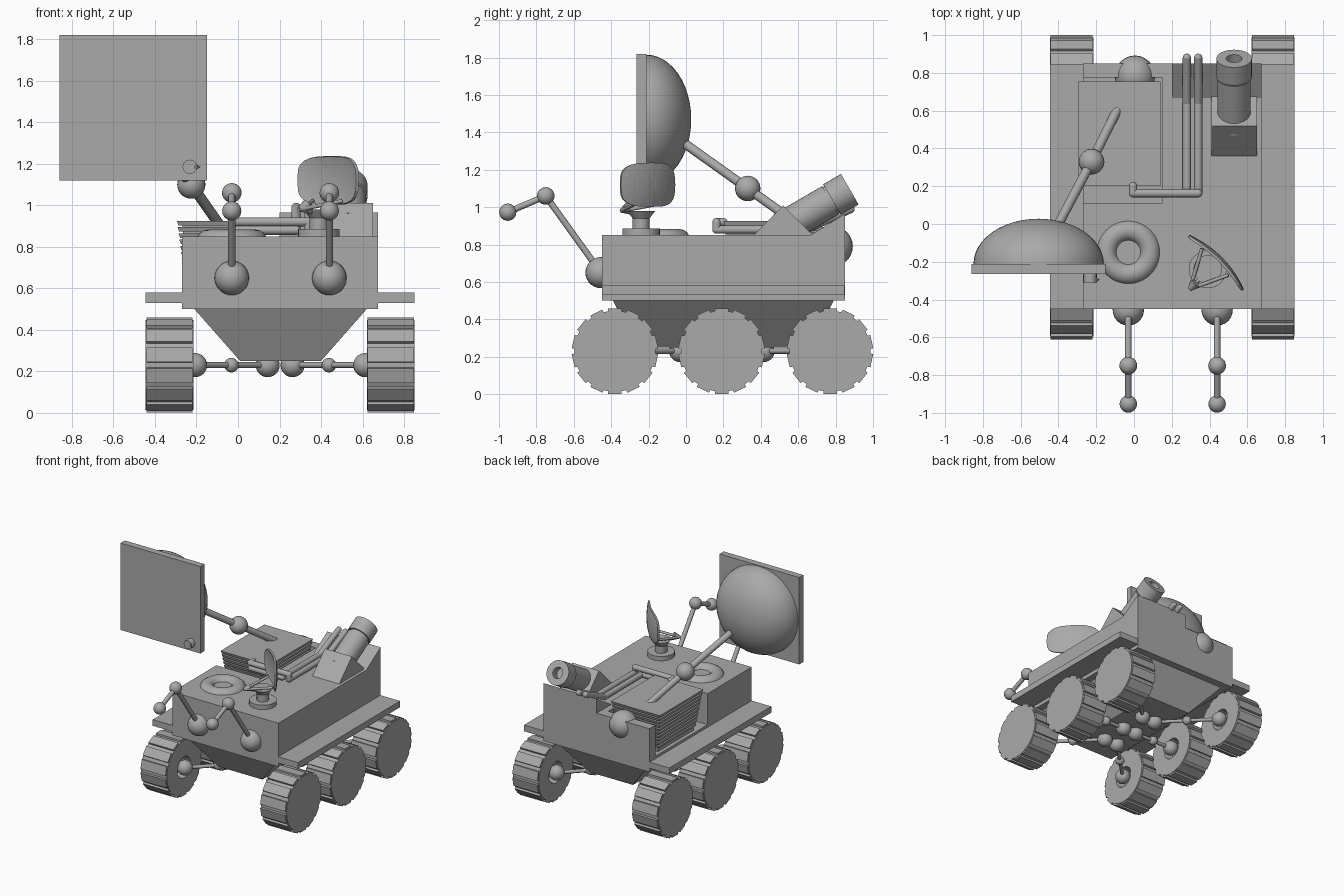
import bpy, bmesh, math
from mathutils import Vector, Matrix

cube = bpy.data.objects.get("Cube")
if cube:
    bpy.data.objects.remove(cube, do_unlink=True)

grey = bpy.data.materials.new("plain grey")
grey.use_nodes = True
COLOUR = (0.4, 0.4, 0.4, 1)
grey.diffuse_color = COLOUR
grey.node_tree.nodes["Principled BSDF"].inputs["Base Color"].default_value = COLOUR


def finish(name, bm, smooth=False):
    bmesh.ops.recalc_face_normals(bm, faces=bm.faces)
    me = bpy.data.meshes.new(name)
    bm.to_mesh(me)
    bm.free()
    me.materials.append(grey)
    ob = bpy.data.objects.new(name, me)
    bpy.context.collection.objects.link(ob)
    if smooth:
        bpy.ops.object.select_all(action='DESELECT')
        ob.select_set(True)
        bpy.context.view_layer.objects.active = ob
        bpy.ops.object.shade_smooth_by_angle(angle=math.radians(35))
    return ob


def add_box(bm, lo, hi, taper=None, turn=Matrix()):
    """Box between two corners; taper insets the bottom in x and y."""
    lo, hi = Vector(lo), Vector(hi)
    vs = bmesh.ops.create_cube(bm, size=1)["verts"]
    for v in vs:
        low = v.co.z < 0
        p = Vector([(lo[i] + hi[i]) / 2 + v.co[i] * (hi[i] - lo[i]) for i in range(3)])
        if taper and low:
            p.x -= math.copysign(taper[0], v.co.x)
            p.y -= math.copysign(taper[1], v.co.y)
        v.co = turn @ p


def box(name, lo, hi, taper=None):
    bm = bmesh.new()
    add_box(bm, lo, hi, taper)
    return finish(name, bm)


def prism(name, profile, x0, x1):
    """Side profile of (y, z) points pushed along x."""
    bm = bmesh.new()
    f = bm.faces.new([bm.verts.new((x0, y, z)) for y, z in profile])
    ext = bmesh.ops.extrude_face_region(bm, geom=[f])["geom"]
    bmesh.ops.translate(bm, vec=(x1 - x0, 0, 0), verts=[g for g in ext if isinstance(g, bmesh.types.BMVert)])
    return finish(name, bm)


def lathe(name, profile, origin, axis, segs=32):
    """Spin (radius, height) points about an axis through origin."""
    bm = bmesh.new()
    vs = [bm.verts.new((r, 0, h)) for r, h in profile]
    es = [bm.edges.new(p) for p in zip(vs, vs[1:])]
    bmesh.ops.spin(bm, geom=vs + es, cent=(0, 0, 0), axis=(0, 0, 1),
                   angle=math.tau, steps=segs, use_duplicate=False)
    bmesh.ops.remove_doubles(bm, verts=bm.verts, dist=1e-5)
    rot = Vector((0, 0, 1)).rotation_difference(Vector(axis)).to_matrix().to_4x4()
    bm.transform(Matrix.Translation(origin) @ rot)
    return finish(name, bm, True)


def ball(name, centre, r, scale=(1, 1, 1)):
    bm = bmesh.new()
    bmesh.ops.create_uvsphere(bm, u_segments=24, v_segments=14, radius=r)
    bm.transform(Matrix.Translation(centre) @ Matrix.Diagonal((*scale, 1)))
    return finish(name, bm, True)


def rod(name, a, b, r):
    a, b = Vector(a), Vector(b)
    d = b - a
    return lathe(name, [(0, 0), (r, 0), (r, d.length), (0, d.length)], a, d, 16)


def pipe(name, points, r):
    for a, b in zip(points, points[1:]):
        rod(name, a, b, r)
    for p in points:
        ball(name + "_joint", p, r)


# Hull: body with a bay cut from one side, side shelf and tapered belly
body = box("body", (-0.27, -0.45, 0.5), (0.675, 0.85, 0.85))
cutter = box("bay_cutter", (-0.5, 0.11, 0.6), (0.15, 0.775, 1.2))
mod = body.modifiers.new("bay", 'BOOLEAN')
mod.object, mod.operation, mod.solver = cutter, 'DIFFERENCE', 'EXACT'
bpy.context.view_layer.objects.active = body
bpy.ops.object.modifier_apply(modifier=mod.name)
bpy.data.objects.remove(cutter, do_unlink=True)
box("side_shelf", (-0.445, -0.45, 0.53), (0.85, 0.848, 0.58))
box("belly", (-0.21, -0.39, 0.25), (0.62, 0.79, 0.5), (0.22, 0.13))
prism("rear_ramp", [(0.65, 0.84), (0.85, 0.84), (0.85, 0.965)], 0.2, 0.675)

# Slatted vent box in the bay
box("vent_core", (-0.27, 0.22, 0.6), (0.12, 0.73, 0.92), (0.03, 0.03))
SLATS = 10
for i in range(SLATS):
    z, inset = 0.925 - i * 0.03, i * 0.004
    box("vent_slat", (-0.295 + inset, 0.2 + inset, z - 0.022), (0.14 - inset, 0.755 - inset, z),
        (0.008, 0.008))
ball("rear_dome", (0.005, 0.785, 0.79), 0.107)

# Wheels with tread plates, hub recess and jointed suspension arms
MID = 0.203
for side in (-1, 1):
    for wy in (-0.38, 0.19, 0.77):
        outer = Vector((MID + side * 0.648, wy, 0.23))
        lathe("wheel", [(0, 0), (0.217, 0), (0.217, 0.23), (0.085, 0.23), (0.07, 0.16), (0, 0.16)],
              outer, (-side, 0, 0), 42)
        bm = bmesh.new()
        for k in range(14):
            turn = Matrix.Translation(outer) @ Matrix.Rotation(math.tau * k / 14, 4, 'X')
            ends = sorted((-side * 0.004, -side * 0.226))
            add_box(bm, (ends[0], -0.036, 0.2), (ends[1], 0.036, 0.229), None, turn)
        finish("wheel_tread", bm)
        hull_y = 0.19 + (wy - 0.19) * 0.39
        hub = Vector((MID + side * 0.41, wy, 0.23))
        joint = Vector((MID + side * 0.06, hull_y, 0.23))
        elbow = (hub + joint) / 2
        ball("hub_ball", hub, 0.058)
        ball("arm_elbow", elbow, 0.035)
        ball("hull_ball", joint, 0.058)
        rod("suspension_arm", hub, joint, 0.014)

# Two front feelers
for x in (-0.03, 0.44):
    base, knee, tip = (x, -0.455, 0.65), (x, -0.75, 1.06), (x, -0.953, 0.973)
    ball("feeler_base", base, 0.083)
    ball("feeler_knee", knee, 0.047)
    ball("feeler_tip", tip, 0.046)
    rod("feeler_upper", base, knee, 0.017)
    rod("feeler_lower", knee, tip, 0.017)

# Square panel with a domed back on a jointed strut
box("panel", (-0.86, -0.265, 1.12), (-0.15, -0.212, 1.82))
steps = [math.pi / 2 * i / 12 for i in range(13)]
lathe("panel_dome", [(0, -0.02)] + [(0.345 * math.cos(t), 0.24 * math.sin(t)) for t in steps],
      (-0.505, -0.212, 1.47), (0, 1, 0), 48)
lathe("panel_knob", [(0, 0), (0.035, 0), (0.035, 0.045), (0, 0.045)], (-0.232, -0.265, 1.185), (0, -1, 0), 16)
lathe("panel_knob_tip", [(0.018, 0), (0, 0.03)], (-0.21, -0.295, 1.185), (1, 0, 0), 12)
strut = [(-0.4, 0.0, 1.335), (-0.225, 0.33, 1.10), (-0.085, 0.61, 0.9)]
rod("panel_strut_upper", strut[0], strut[1], 0.025)
rod("panel_strut_lower", strut[1], strut[2], 0.025)
ball("panel_strut_joint", strut[1], 0.068)

# Deck ring
RING = [math.tau * i / 16 for i in range(17)]
lathe("deck_ring", [(0.115 + 0.056 * math.cos(t), 0.056 * math.sin(t)) for t in RING],
      (-0.03, -0.15, 0.827), (0, 0, 1), 40)

# Pipes running back over the ramp
pipe("upper_pipe", [(-0.005, 0.2, 0.92), (-0.005, 0.163, 0.92), (0.34, 0.163, 0.92), (0.34, 0.163, 0.88),
                    (0.34, 0.64, 0.88), (0.34, 0.88, 0.99)], 0.022)
pipe("lower_pipe", [(0.0, 0.163, 0.88), (0.28, 0.163, 0.88), (0.28, 0.64, 0.88), (0.28, 0.88, 0.99)], 0.022)

# Tilted barrel on a wedge mount
prism("barrel_mount", [(0.36, 0.85), (0.52, 1.01), (0.68, 0.85)], 0.41, 0.65)
lathe("barrel", [(0, 0), (0.088, 0), (0.088, 0.3), (0.082, 0.3), (0.082, 0.31), (0.094, 0.31),
                 (0.094, 0.42), (0.042, 0.42), (0.042, 0.36), (0, 0.36)],
      (0.53, 0.512, 0.886), (0, 0.866, 0.5))

# Dish antenna: turntable, curved reflector and feed
lathe("dish_base", [(0, 0), (0.1, 0), (0.1, 0.035), (0.045, 0.035), (0.045, 0.09), (0.075, 0.13), (0, 0.13)],
      (0.39, -0.24, 0.85), (0, 0, 1))
bm = bmesh.new()
rings = []
for i in range(1, 7):
    ring = []
    for t in (math.tau * k / 24 for k in range(24)):
        c, s = math.cos(t), math.sin(t)
        u = 0.205 * i / 6 * math.copysign(abs(c) ** 0.6, c)
        v = 0.118 * i / 6 * math.copysign(abs(s) ** 0.6, s)
        d = 0.035 - 0.9 * (u * u + v * v)
        ring.append(bm.verts.new((0.44 + (u + d) * 0.707, -0.2 + (d - u) * 0.707, 1.12 + v)))
    if rings:
        for k in range(24):
            bm.faces.new((rings[-1][k - 1], rings[-1][k], ring[k], ring[k - 1]))
    else:
        bm.faces.new(ring)
    rings.append(ring)
dish = finish("dish_reflector", bm)
dish.modifiers.new("thickness", 'SOLIDIFY').thickness = 0.015
feed = Vector((0.295, -0.345, 0.98))
lathe("dish_feed", [(0, 0), (0.012, 0), (0.028, 0.05), (0, 0.05)], feed, (1, 1, 0.5), 12)
for foot in ((0.36, -0.13, 1.02), (0.5, -0.27, 1.02), (0.4, -0.24, 0.96)):
    rod("feed_strut", feed, foot, 0.01)
